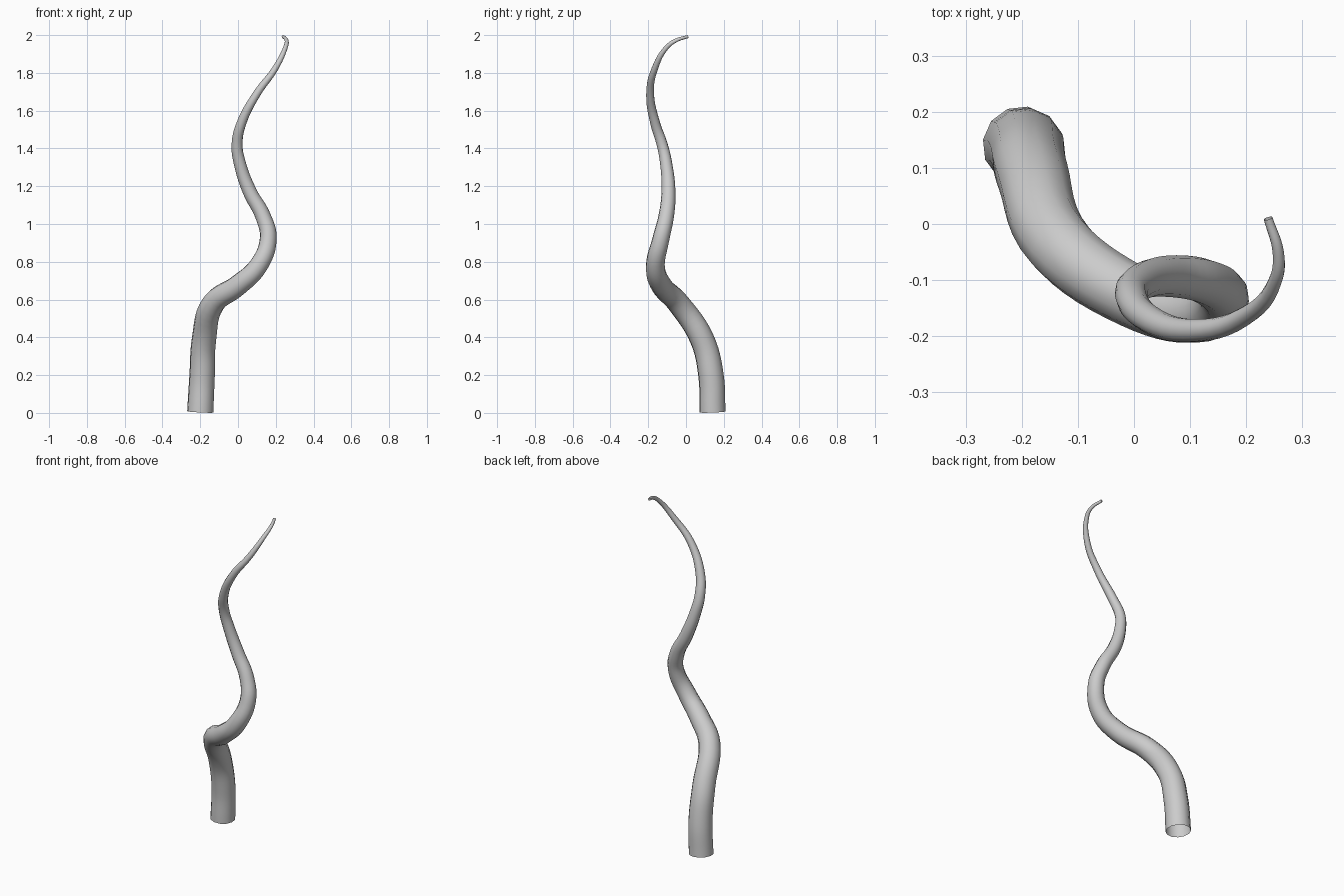
import bpy

# Centre line of the tendril: x, y, z, radius
PATH = [
    (-0.20, 0.14, 0.005, 0.070),
    (-0.19, 0.132, 0.20, 0.068),
    (-0.18, 0.085, 0.39, 0.065),
    (-0.13, -0.04, 0.58, 0.061),
    (0.00, -0.13, 0.675, 0.056),
    (0.105, -0.162, 0.775, 0.051),
    (0.160, -0.133, 0.92, 0.045),
    (0.133, -0.105, 1.04, 0.041),
    (0.063, -0.093, 1.17, 0.037),
    (0.010, -0.105, 1.32, 0.032),
    (-0.005, -0.126, 1.42, 0.029),
    (0.017, -0.162, 1.53, 0.026),
    (0.100, -0.190, 1.69, 0.021),
    (0.195, -0.166, 1.82, 0.017),
    (0.253, -0.098, 1.94, 0.012),
    (0.257, -0.050, 1.973, 0.010),
    (0.239, 0.010, 1.992, 0.008),
]

# Tapered tube swept along a smooth curve, open at the ends
data = bpy.data.curves.new("tendril", 'CURVE')
data.dimensions = '3D'
data.bevel_depth = 1.0
data.bevel_resolution = 4
data.resolution_u = 6
data.use_fill_caps = False
spline = data.splines.new('BEZIER')
spline.bezier_points.add(len(PATH) - 1)
for point, (x, y, z, r) in zip(spline.bezier_points, PATH):
    point.co = (x, y, z)
    point.radius = r
    point.handle_left_type = point.handle_right_type = 'AUTO'

tendril = bpy.data.objects.new("tendril", data)
bpy.context.collection.objects.link(tendril)

# Turn into a smooth-shaded mesh
bpy.context.view_layer.objects.active = tendril
tendril.select_set(True)
bpy.ops.object.convert(target='MESH')
bpy.ops.object.shade_smooth()
